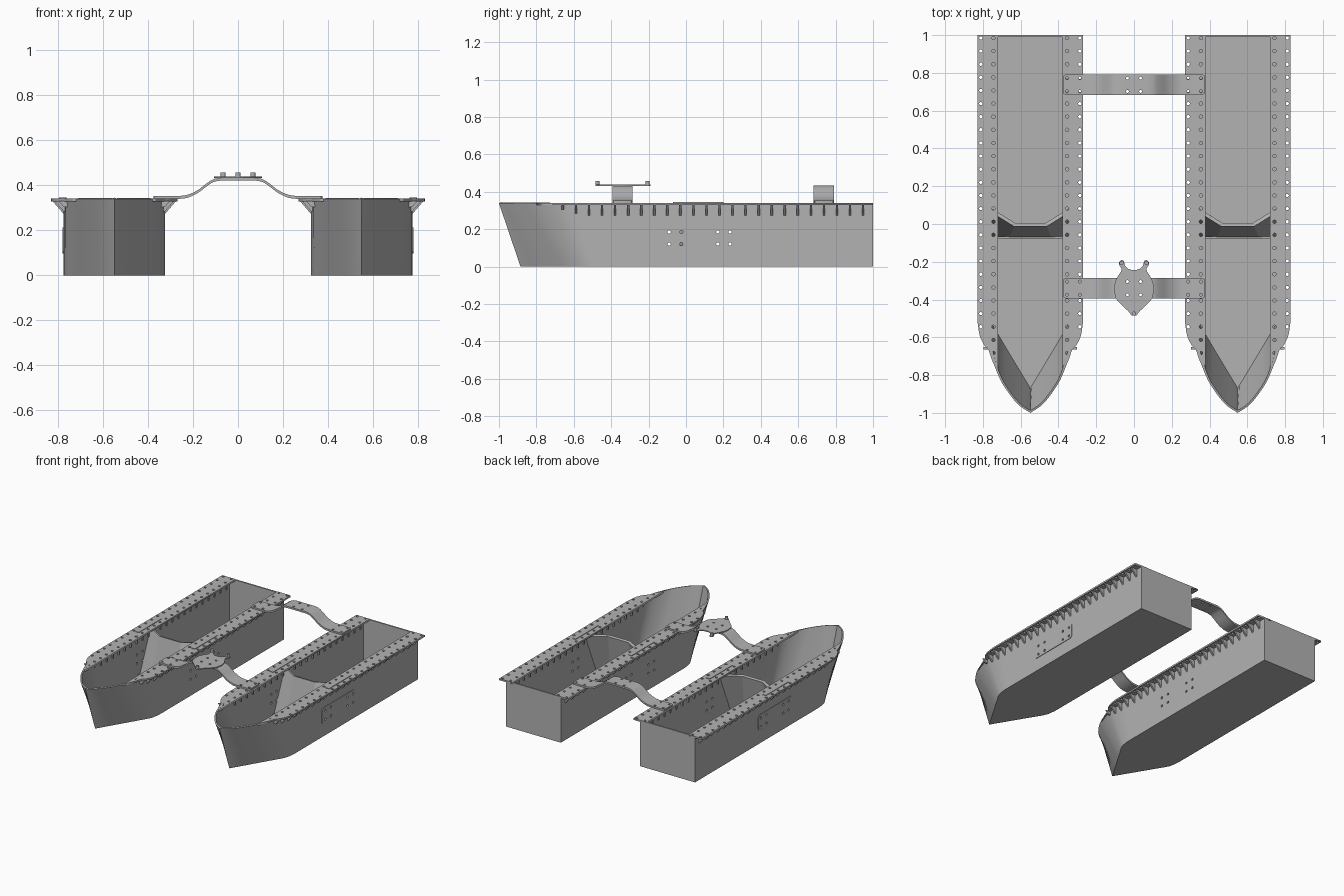
import bpy, bmesh, math
from mathutils import Matrix, Vector

cube = bpy.data.objects.get("Cube")
if cube:
    bpy.data.objects.remove(cube)

grey = bpy.data.materials.new("plain grey")
grey.use_nodes = True
COLOR = (0.45, 0.45, 0.45, 1)
grey.diffuse_color = COLOR
grey.node_tree.nodes["Principled BSDF"].inputs["Base Color"].default_value = COLOR


def add(name, bm):
    """Turn a bmesh into a named grey object."""
    bmesh.ops.remove_doubles(bm, verts=bm.verts, dist=0.00005)
    bmesh.ops.recalc_face_normals(bm, faces=bm.faces)
    mesh = bpy.data.meshes.new(name)
    bm.to_mesh(mesh)
    bm.free()
    mesh.materials.append(grey)
    obj = bpy.data.objects.new(name, mesh)
    bpy.context.collection.objects.link(obj)
    return obj


def shade(obj, angle=32):
    bpy.ops.object.select_all(action='DESELECT')
    obj.select_set(True)
    bpy.context.view_layer.objects.active = obj
    bpy.ops.object.shade_smooth_by_angle(angle=math.radians(angle))


def bake(obj):
    """Apply all modifiers."""
    graph = bpy.context.evaluated_depsgraph_get()
    mesh = bpy.data.meshes.new_from_object(obj.evaluated_get(graph))
    obj.modifiers.clear()
    obj.data = mesh


def spline(pts, n=4):
    """Catmull-Rom curve through the points."""
    p = [Vector(q) for q in pts]
    p = [2 * p[0] - p[1]] + p + [2 * p[-1] - p[-2]]
    out = []
    for a, b, c, d in zip(p, p[1:], p[2:], p[3:]):
        for k in range(n):
            t = k / n
            out.append(0.5 * (2 * b + (c - a) * t + (2 * a - 5 * b + 4 * c - d) * t ** 2
                              + (3 * b - a - 3 * c + d) * t ** 3))
    return out + [p[-2]]


def circle(x, y, r, n=10):
    return [(x + r * math.cos(math.tau * k / n), y + r * math.sin(math.tau * k / n)) for k in range(n)]


def round_rect(x0, x1, y0, y1, r):
    pts = []
    for i, (x, y) in enumerate([(x1 - r, y1 - r), (x0 + r, y1 - r), (x0 + r, y0 + r), (x1 - r, y0 + r)]):
        for k in range(5):
            a = math.pi / 2 * (i + k / 4)
            pts.append((x + r * math.cos(a), y + r * math.sin(a)))
    return pts


def plate(name, outline, holes, thick, matrix):
    """Flat plate with holes, centred on its thickness."""
    curve = bpy.data.curves.new(name, 'CURVE')
    curve.dimensions, curve.fill_mode, curve.extrude = '2D', 'BOTH', thick / 2
    for loop in [outline] + holes:
        s = curve.splines.new('POLY')
        s.points.add(len(loop) - 1)
        for point, (x, y) in zip(s.points, loop):
            point.co = (x, y, 0, 1)
        s.use_cyclic_u = True
    temp = bpy.data.objects.new(name + "_curve", curve)
    bpy.context.collection.objects.link(temp)
    mesh = bpy.data.meshes.new_from_object(temp.evaluated_get(bpy.context.evaluated_depsgraph_get()))
    bpy.data.objects.remove(temp)
    bm = bmesh.new()
    bm.from_mesh(mesh)
    bm.transform(matrix)
    return add(name, bm)


def drill(obj, spots, axis, length, r):
    """Cut round holes along an axis."""
    bm = bmesh.new()
    turn = Vector((0, 0, 1)).rotation_difference(Vector(axis)).to_matrix().to_4x4()
    for s in spots:
        bmesh.ops.create_cone(bm, cap_ends=True, segments=10, radius1=r, radius2=r, depth=length,
                              matrix=Matrix.Translation(s) @ turn)
    cutter = add("hole_cutter", bm)
    cutter.hide_render = True
    mod = obj.modifiers.new("holes", 'BOOLEAN')
    mod.operation, mod.solver, mod.object = 'DIFFERENCE', 'EXACT', cutter
    bake(obj)
    bpy.data.objects.remove(cutter)


TOP, PITCH = 0.34, 0.0695
RIM = [(.225, 1), (.225, -.5)] + [tuple(v) for v in spline(
    [(.224, -.56), (.21, -.67), (.17, -.8), (.125, -.88), (.065, -.955), (0, -1)])]
KEEL = [(.225, 1), (.225, -.42)] + [tuple(v) for v in spline(
    [(.224, -.46), (.211, -.53), (.165, -.61), (.12, -.685), (.06, -.785), (0, -.885)])]
BOLTS = [(s, y) for s in (.12, .185) for y in (-.09, -.025, .17, .235)]


def hull(name, cx):
    bm = bmesh.new()
    def loop(half, z):
        pts = half + [(-x, y) for x, y in reversed(half[:-1])]
        return [bm.verts.new((cx + x, y, z)) for x, y in pts]
    low, high = loop(KEEL, 0), loop(RIM, TOP - .001)
    n = len(low)
    bm.faces.new(low)
    for i in range(n):
        j = (i + 1) % n
        bm.faces.new((low[i], low[j], high[j], high[i]))
    obj = add(name, bm)
    mod = obj.modifiers.new("wall", 'SOLIDIFY')
    mod.thickness, mod.offset, mod.use_even_offset = .011, -1, True
    bake(obj)
    drill(obj, [(cx, y, z) for z, y in BOLTS], (1, 0, 0), .6, .009)
    shade(obj)


def deck(name, cx, s):
    edge = [(.28, 1), (.28, -.5)] + [tuple(v) for v in spline(
        [(.279, -.52), (.268, -.59), (.245, -.64), (.222, -.665), (.207, -.71), (.19, -.75)], 3)]
    outline = [(cx + s * x, y) for x, y in edge + [(.17, -.8), (.17, 1)]]
    holes = [circle(cx + s * .195, .985 - PITCH * k, .009) for k in range(25)]
    holes += [circle(cx + s * .262, .985 - PITCH * k, .009) for k in range(23)]
    plate(name, outline, holes, .012, Matrix.Translation((0, 0, TOP - .006)))
    # thin splice strip over the mid joint
    plate(name + "_splice", round_rect(cx + s * .229 - .016, cx + s * .229 + .016, -.07, .2, .008), [],
          .005, Matrix.Translation((0, 0, TOP + .0015)))


def gussets(name, cx, s):
    bm = bmesh.new()
    for k in range(24):
        y, f = .947 - .0698 * k, (1, .8, .45)[max(0, k - 21)]
        tri = [(.205, .33), (.225 + .05 * f, .33), (.225, .33 - .058 * f), (.205, .33 - .058 * f)]
        a, b = [[bm.verts.new((cx + s * x, y + d, z)) for x, z in tri] for d in (-.006, .006)]
        bm.faces.new(a)
        bm.faces.new(b)
        for i in range(4):
            j = (i + 1) % 4
            bm.faces.new((a[i], a[j], b[j], b[i]))
    add(name, bm)


def bulkhead(name, cx):
    # sloping partition with angled wings
    bm = bmesh.new()
    upper = [(-.218, .08), (-.085, -.003), (.085, -.003), (.218, .08)]
    lower = [(-.218, -.055), (-.11, -.065), (.11, -.065), (.218, -.055)]
    u = [bm.verts.new((cx + x, y, .325)) for x, y in upper]
    v = [bm.verts.new((cx + x, y, .006)) for x, y in lower]
    for i in range(3):
        bm.faces.new((u[i], u[i + 1], v[i + 1], v[i]))
    obj = add(name, bm)
    mod = obj.modifiers.new("wall", 'SOLIDIFY')
    mod.thickness, mod.offset = .02, 0
    bake(obj)
    bm = bmesh.new()
    bmesh.ops.create_cube(bm, size=1, matrix=Matrix.Translation((cx, -.072, .02))
                          @ Matrix.Diagonal((.44, .012, .03, 1)))
    add(name + "_foot", bm)


def strap(name, y0):
    # arched cross strap with rounded ends
    half = [(.364, .352), (.27, .352), (.225, .357), (.18, .377), (.14, .407), (.11, .426), (.08, .433)]
    half = [(.375, .352), (.372, .352)] + [tuple(v) for v in spline(half)]
    path = [(-x, z) for x, z in half] + [(x, z) for x, z in reversed(half)]
    bm = bmesh.new()
    rows = []
    for x, z in path:
        inset = max(0, abs(x) - .36)
        w = .054 - (.015 - math.sqrt(.015 ** 2 - min(inset, .015) ** 2))
        rows.append([bm.verts.new((x, y0 + d, h)) for d, h in
                     ((-w, z), (w, z), (w, z - .013), (-w, z - .013))])
    for a, b in zip(rows, rows[1:]):
        for i in range(4):
            j = (i + 1) % 4
            bm.faces.new((a[i], a[j], b[j], b[i]))
    bm.faces.new(rows[0])
    bm.faces.new(rows[-1])
    obj = add(name, bm)
    drill(obj, [(x, y0 + d, .39) for x in (-.355, -.287, -.035, .035, .287, .355) for d in (-.035, .035)],
          (0, 0, 1), .3, .008)
    shade(obj)


for side, s in (("left", 1), ("right", -1)):
    cx = s * .549
    hull(side + "_hull", cx)
    bulkhead(side + "_bulkhead", cx)
    for part, d in (("outer", s), ("inner", -s)):
        deck(f"{side}_{part}_deck", cx, d)
        gussets(f"{side}_{part}_gussets", cx, d)
    # joint plate on the outer wall
    stand = Matrix(((0, 0, 1, cx + s * .226), (1, 0, 0, 0), (0, 1, 0, 0), (0, 0, 0, 1)))
    plate(side + "_joint_plate", round_rect(-.13, .262, .097, .213, .02),
          [circle(y, z, .009) for z, y in BOLTS], .006, stand)

strap("rear_strap", .737)
strap("front_strap", -.34)

# mounting head with three pins
head = [(.012, -.485), (.03, -.462), (.085, -.41), (.1, -.385), (.106, -.34), (.1, -.305), (.085, -.275),
        (.068, -.25), (.066, -.235), (.08, -.215), (.078, -.2), (.066, -.19), (.054, -.195), (.047, -.222),
        (.03, -.238), (.012, -.243)]
head += [(-x, y) for x, y in reversed(head)]
head_holes = [circle(x, -.34 + d, .008) for x in (-.035, .035) for d in (-.035, .035)]
plate("mount_head", head, head_holes, .007, Matrix.Translation((0, 0, .4355)))
for name, x, y in (("front_pin", 0, -.474), ("left_pin", .066, -.206), ("right_pin", -.066, -.206)):
    bm = bmesh.new()
    bmesh.ops.create_cone(bm, cap_ends=True, segments=16, radius1=.011, radius2=.011, depth=.024,
                          matrix=Matrix.Translation((x, y, .445)))
    shade(add(name, bm))
